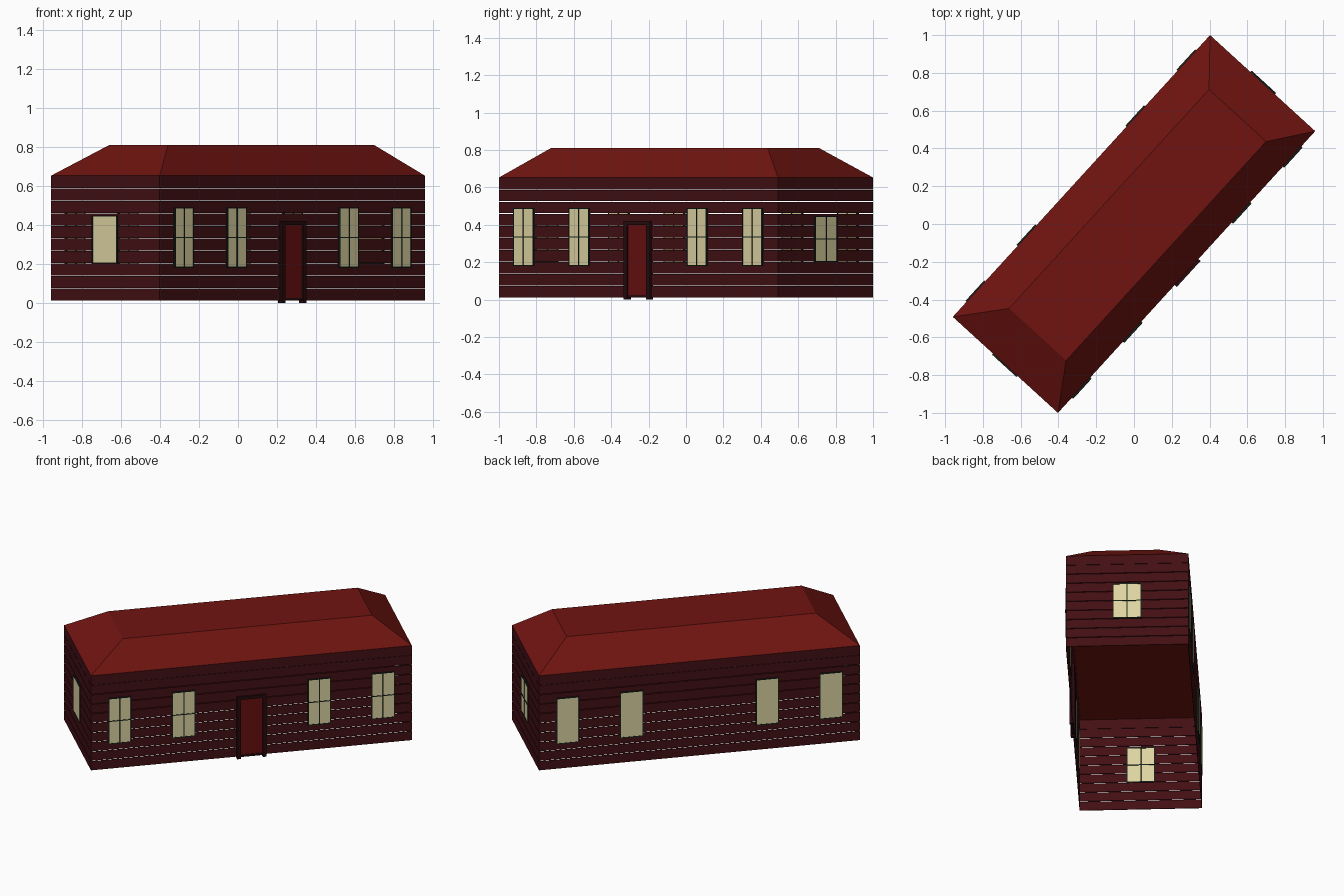
import bpy, bmesh
from math import radians
from mathutils import Matrix, Vector

if "Cube" in bpy.data.objects:
    bpy.data.objects.remove(bpy.data.objects["Cube"])

TURN = Matrix.Rotation(radians(47.6), 4, 'Z')   # the house stands diagonally
HL, HW = 1.01, 0.377                            # half length, half width
Z0, EAVES, TOP = 0.01, 0.653, 0.81


def material(name, rgb):
    m = bpy.data.materials.new(name)
    m.diffuse_color = (*rgb, 1)
    m.use_nodes = True
    m.node_tree.nodes["Principled BSDF"].inputs["Base Color"].default_value = m.diffuse_color
    return m


WALL = material("wall_red", (0.055, 0.005, 0.007))
ROOF = material("roof_red", (0.16, 0.007, 0.005))
DOOR = material("door_red", (0.14, 0.005, 0.005))
TRIM = material("door_trim", (0.02, 0.003, 0.004))
PANE = material("pane_cream", (0.73, 0.66, 0.36))
FRAME = material("frame_green", (0.008, 0.018, 0.012))


def finish(name, bm, mat, matrix=Matrix()):
    mesh = bpy.data.meshes.new(name)
    bmesh.ops.recalc_face_normals(bm, faces=bm.faces)
    bm.to_mesh(mesh)
    bm.free()
    mesh.materials.append(mat)
    ob = bpy.data.objects.new(name, mesh)
    ob.matrix_world = TURN @ matrix
    bpy.context.collection.objects.link(ob)
    return ob


def boxes(name, items, mat, matrix=Matrix()):
    """items: (centre, size) pairs, merged in one object"""
    bm = bmesh.new()
    for c, s in items:
        bmesh.ops.create_cube(bm, size=1, matrix=Matrix.Translation(c) @ Matrix.Diagonal((*s, 1)))
    return finish(name, bm, mat, matrix)


# Plank walls with narrow gaps, open underneath
N, GAP, T = 10, 0.004, 0.004
step = (EAVES - Z0) / N
long_planks, end_planks = [], []
for i in range(N):
    z = Z0 + (i + 0.5) * step
    h = step - (GAP if i < N - 1 else 0)
    for s in (-1, 1):
        long_planks.append(((0, s * (HW - T / 2), z), (2 * HL, T, h)))
        end_planks.append(((s * (HL - T / 2), 0, z), (T, 2 * HW - 2 * T, h)))
boxes("long_wall_planks", long_planks, WALL)
boxes("end_wall_planks", end_planks, WALL)

# Hipped roof with a flat top
bm = bmesh.new()
low = [bm.verts.new((x, y, EAVES)) for x, y in ((-HL, -HW), (HL, -HW), (HL, HW), (-HL, HW))]
high = [bm.verts.new((x, y, TOP)) for x, y in
        ((-0.776, -0.222), (0.794, -0.222), (0.794, 0.187), (-0.776, 0.187))]
bm.faces.new(low[::-1])
bm.faces.new(high)
for i in range(4):
    j = (i + 1) % 4
    bm.faces.new((low[i], low[j], high[j], high[i]))
finish("hipped_roof", bm, ROOF)


# Windows: pane through the wall, glazing bars on one face only (local -y)
def window(name, matrix, w, h):
    e, b = 0.006, 0.005
    boxes(name + "_pane", [((0, 0, 0), (w, 0.012, h))], PANE, matrix)
    bars = [((s * w / 2, 0, 0), (e, 0.015, h + e)) for s in (-1, 1)]
    bars += [((0, 0, s * h / 2), (w, 0.015, e)) for s in (-1, 1)]
    bars += [((0, -0.007, 0), (b, 0.005, h)), ((0, -0.007, 0), (w, 0.005, b))]
    boxes(name + "_frame", bars, FRAME, matrix)


for side, y in (("front", -HW), ("back", HW)):
    for i, x in enumerate((-0.828, -0.427, 0.427, 0.828)):
        window(f"{side}_window_{i + 1}", Matrix.Translation((x, y, 0.335)), 0.14, 0.305)
for side, x in (("left", -HL), ("right", HL)):
    window(f"{side}_end_window",
           Matrix.Translation((x, 0, 0.325)) @ Matrix.Rotation(radians(90), 4, 'Z'), 0.17, 0.24)

# Door with posts, lintel and sill
boxes("door", [((0, -HW, 0.215), (0.14, 0.012, 0.39))], DOOR)
trim = [((s * 0.081, -HW, 0.2075), (0.024, 0.03, 0.415)) for s in (-1, 1)]
trim += [((0, -HW, 0.41), (0.186, 0.03, 0.02)), ((0, -HW, 0.018), (0.14, 0.02, 0.014))]
boxes("door_frame", trim, TRIM)
